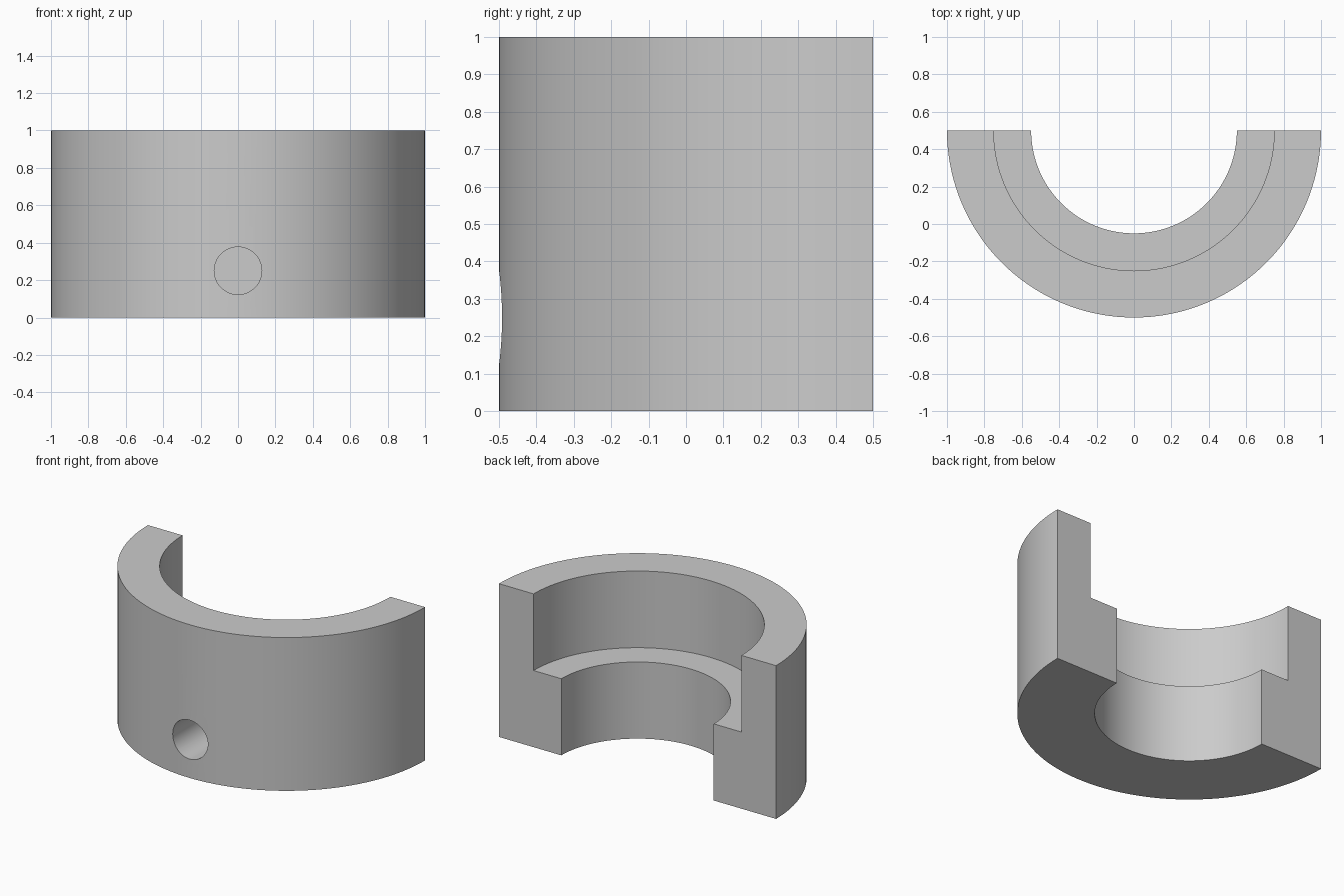
import bpy
import bmesh
import math
from mathutils import Matrix, Vector

cube = bpy.data.objects.get("Cube")
if cube:
    bpy.data.objects.remove(cube, do_unlink=True)

OUTER, UPPER_BORE, LOWER_BORE = 1.0, 0.75, 0.55
HEIGHT, STEP = 1.0, 0.5
BACK_Y = 0.5                      # flat cut plane, also the ring's axis
HOLE_RADIUS, HOLE_DEPTH, HOLE_Z = 0.127, 0.36, 0.25

# Plain grey material
grey = bpy.data.materials.new("grey")
grey.use_nodes = True
colour = (0.6, 0.6, 0.6, 1.0)
grey.diffuse_color = colour
grey.node_tree.nodes["Principled BSDF"].inputs["Base Color"].default_value = colour


def make_object(name, bm):
    bmesh.ops.recalc_face_normals(bm, faces=bm.faces)
    mesh = bpy.data.meshes.new(name)
    bm.to_mesh(mesh)
    bm.free()
    mesh.materials.append(grey)
    obj = bpy.data.objects.new(name, mesh)
    bpy.context.collection.objects.link(obj)
    return obj


# Half ring: stepped section swept half a turn around the axis
section = [(LOWER_BORE, 0), (OUTER, 0), (OUTER, HEIGHT),
           (UPPER_BORE, HEIGHT), (UPPER_BORE, STEP), (LOWER_BORE, STEP)]
bm = bmesh.new()
start = bm.faces.new([bm.verts.new((-r, BACK_Y, z)) for r, z in section])
sweep = bmesh.ops.spin(bm, geom=start.edges[:], cent=(0, BACK_Y, 0), axis=(0, 0, 1),
                       angle=math.pi, steps=72, use_duplicate=False)
end_edges = [e for e in sweep["geom_last"] if isinstance(e, bmesh.types.BMEdge)]
bmesh.ops.contextual_create(bm, geom=end_edges)
ring = make_object("half_ring", bm)

# Blind radial hole in the front wall
front_y = BACK_Y - OUTER
length = HOLE_DEPTH + 0.2
bm = bmesh.new()
place = Matrix.Translation(Vector((0, front_y + HOLE_DEPTH - length / 2, HOLE_Z)))
bmesh.ops.create_cone(bm, cap_ends=True, segments=48, radius1=HOLE_RADIUS,
                      radius2=HOLE_RADIUS, depth=length,
                      matrix=place @ Matrix.Rotation(math.pi / 2, 4, "X"))
cutter = make_object("hole_cutter", bm)
cutter.hide_render = True

bpy.ops.object.select_all(action="DESELECT")
bpy.context.view_layer.objects.active = ring
ring.select_set(True)
cut = ring.modifiers.new("hole", "BOOLEAN")
cut.operation = "DIFFERENCE"
cut.solver = "EXACT"
cut.object = cutter
bpy.ops.object.modifier_apply(modifier=cut.name)
bpy.data.objects.remove(cutter, do_unlink=True)

# Smooth curved walls, crisp edges
bpy.ops.object.shade_smooth_by_angle(angle=math.radians(30))
